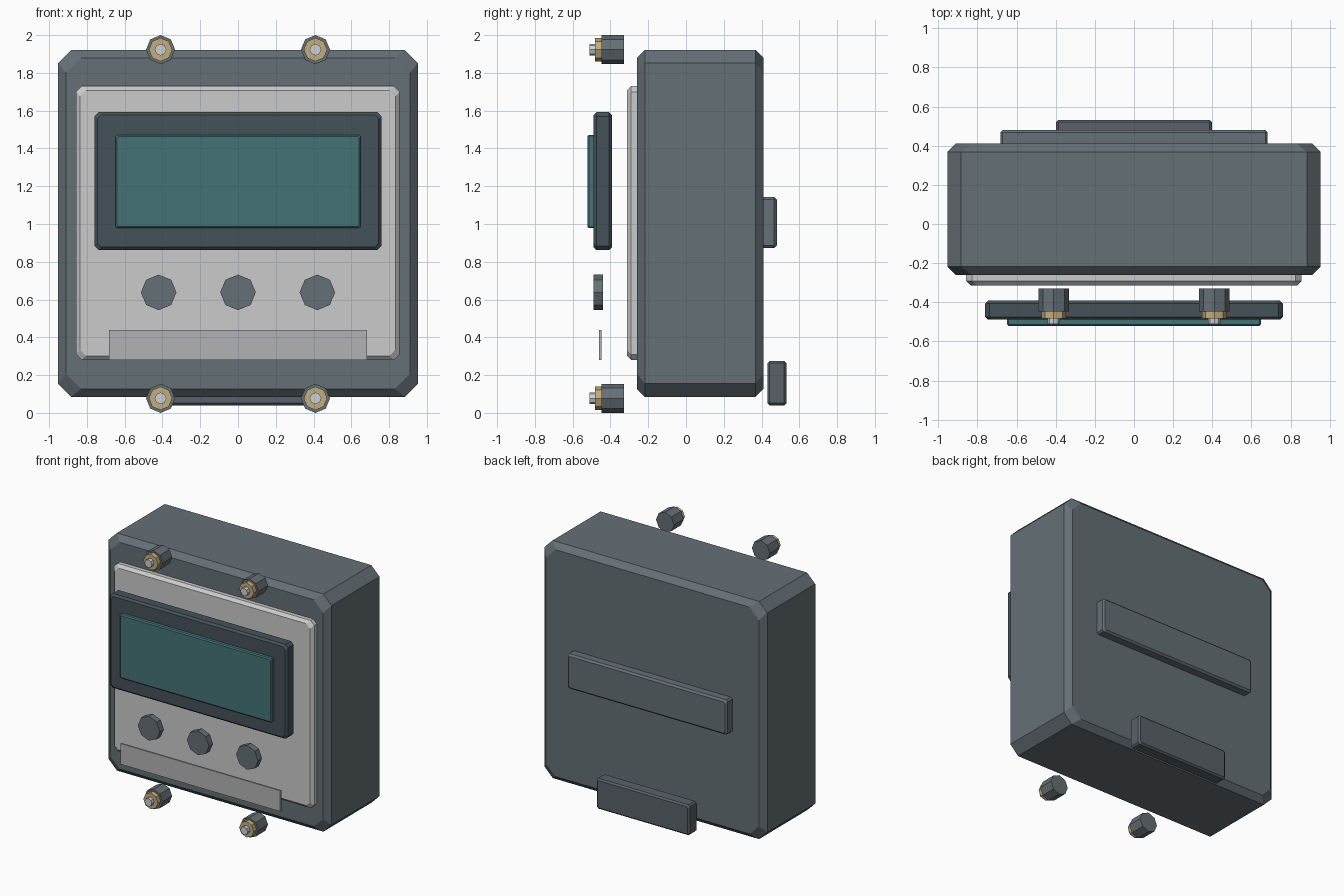
import bpy, bmesh, math

if "Cube" in bpy.data.objects:
    bpy.data.objects.remove(bpy.data.objects["Cube"])


def material(name, rgb):
    m = bpy.data.materials.new(name)
    m.diffuse_color = (*rgb, 1)
    m.use_nodes = True
    m.node_tree.nodes["Principled BSDF"].inputs["Base Color"].default_value = m.diffuse_color
    return m


SLATE = material("slate", (0.13, 0.16, 0.18))
DARK = material("dark_slate", (0.06, 0.085, 0.1))
BACK = material("back_slate", (0.1, 0.12, 0.14))
LIGHT = material("light_grey", (0.6, 0.6, 0.62))
MID = material("mid_grey", (0.45, 0.45, 0.46))
TEAL = material("teal", (0.06, 0.17, 0.18))
BRASS = material("brass", (0.55, 0.42, 0.2))
STEEL = material("steel", (0.62, 0.64, 0.68))


def loft(name, rings, mat):
    """Skin a stack of equal-length rings and cap both ends."""
    bm = bmesh.new()
    loops = [[bm.verts.new(p) for p in ring] for ring in rings]
    for a, b in zip(loops, loops[1:]):
        for i in range(len(a)):
            j = (i + 1) % len(a)
            bm.faces.new((a[i], a[j], b[j], b[i]))
    bm.faces.new(loops[0])
    bm.faces.new(loops[-1])
    bmesh.ops.recalc_face_normals(bm, faces=bm.faces)
    mesh = bpy.data.meshes.new(name)
    bm.to_mesh(mesh)
    bm.free()
    mesh.materials.append(mat)
    obj = bpy.data.objects.new(name, mesh)
    bpy.context.collection.objects.link(obj)
    return obj


def octo(x0, x1, z0, z1, y, inset, leg):
    """Rectangle with cut corners at depth y."""
    x0, x1, z0, z1 = x0 + inset, x1 - inset, z0 + inset, z1 - inset
    return [(x, y, z) for x, z in (
        (x0 + leg, z0), (x1 - leg, z0), (x1, z0 + leg), (x1, z1 - leg),
        (x1 - leg, z1), (x0 + leg, z1), (x0, z1 - leg), (x0, z0 + leg))]


def plate(name, x, z, y, leg, mat, front=0.0, back=0.0, inner_leg=None):
    """Cut-corner plate with chamfered front and back rims."""
    inner = leg if inner_leg is None else inner_leg
    rings = [octo(*x, *z, y[0], front, inner if front else leg)]
    if front:
        rings.append(octo(*x, *z, y[0] + front, 0, leg))
    if back:
        rings.append(octo(*x, *z, y[1] - back, 0, leg))
    rings.append(octo(*x, *z, y[1], back, inner if back else leg))
    return loft(name, rings, mat)


def stud(name, x, z, y0, y1, r, mat):
    """Eight-sided prism along y."""
    ring = [(x + r * math.cos(i * math.pi / 4), z + r * math.sin(i * math.pi / 4))
            for i in range(8)]
    return loft(name, [[(px, y, pz) for px, pz in ring] for y in (y0, y1)], mat)


# Housing
plate("housing", (-0.953, 0.953), (0.085, 1.922), (-0.26, 0.41), 0.07, SLATE,
      front=0.042, back=0.042, inner_leg=0.08)

# Front panel, floating bezel and screen
plate("front_panel", (-0.858, 0.856), (0.28, 1.73), (-0.313, -0.26), 0.03, LIGHT,
      front=0.022, inner_leg=0.032)
plate("display_bezel", (-0.76, 0.76), (0.862, 1.592), (-0.489, -0.392), 0.022, DARK,
      front=0.015, back=0.015)
plate("display_screen", (-0.649, 0.649), (0.978, 1.472), (-0.521, -0.489), 0.007, TEAL,
      front=0.008)

# Buttons
for i, x in enumerate((-0.42, 0, 0.42)):
    stud(f"button_{i + 1}", x, 0.638, -0.489, -0.44, 0.094, SLATE)

# Blank label strip
bpy.ops.mesh.primitive_cube_add(size=1, location=(0, -0.4535, 0.36))
strip = bpy.context.object
strip.name = "label_strip"
strip.scale = (1.366, 0.013, 0.16)
strip.data.materials.append(MID)

# Terminals along the top and bottom edges
for row, z in (("top", 1.923), ("bottom", 0.077)):
    for side, x in (("left", -0.41), ("right", 0.41)):
        tag = f"{row}_{side}"
        stud(f"terminal_post_{tag}", x, z, -0.447, -0.329, 0.077, SLATE)
        stud(f"terminal_collar_{tag}", x, z, -0.482, -0.447, 0.062, BRASS)
        stud(f"terminal_pin_{tag}", x, z, -0.512, -0.482, 0.031, STEEL)

# Rear rail and lower clip
plate("rear_rail", (-0.683, 0.683), (0.873, 1.142), (0.405, 0.481), 0.012, SLATE,
      back=0.014)
plate("rear_clip", (-0.398, 0.398), (0.04, 0.275), (0.431, 0.532), 0.012, BACK,
      front=0.012, back=0.012)
